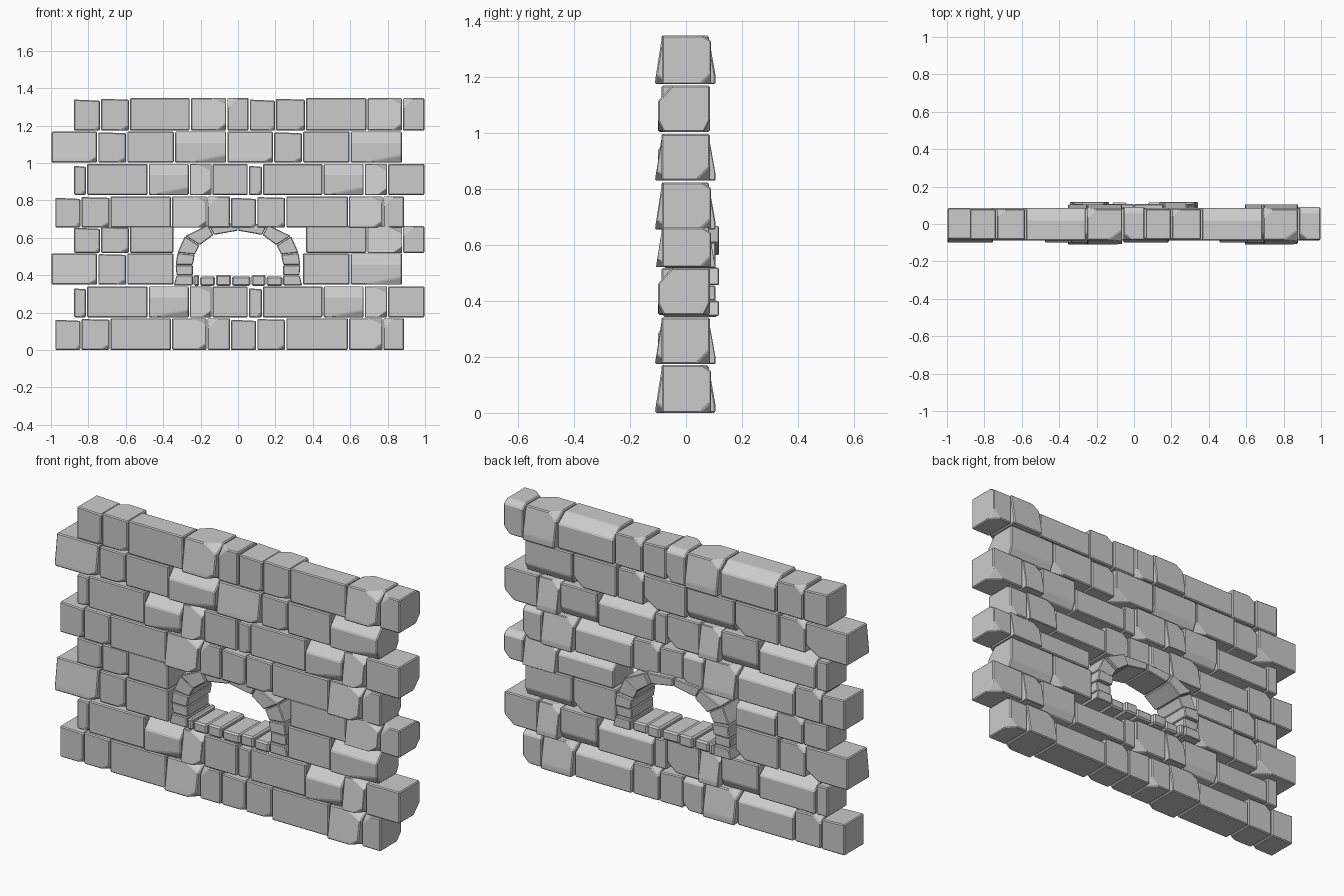
import bpy, bmesh
from mathutils import Vector

if "Cube" in bpy.data.objects:
    bpy.data.objects.remove(bpy.data.objects["Cube"])


def add_object(name, bm):
    bmesh.ops.recalc_face_normals(bm, faces=bm.faces)
    me = bpy.data.meshes.new(name)
    bm.to_mesh(me)
    bm.free()
    ob = bpy.data.objects.new(name, me)
    bpy.context.collection.objects.link(ob)


def hull(bm, pts):
    bmesh.ops.convex_hull(bm, input=[bm.verts.new(p) for p in pts])
    bmesh.ops.dissolve_limit(bm, angle_limit=0.01, verts=bm.verts, edges=bm.edges)


def chop(bm, centre, half, signs, amounts):
    # slice off a corner or edge: amounts are the lengths removed on each axis
    n = Vector([s / a if s else 0 for s, a in zip(signs, amounts)])
    d = sum(abs(k) * h for k, h in zip(n, half)) - 1
    co = centre + n * (d / n.length_squared)
    bmesh.ops.bisect_plane(bm, geom=bm.verts[:] + bm.edges[:] + bm.faces[:], dist=1e-6,
                           plane_co=co, plane_no=n.normalized(), clear_outer=True)
    edges = [e for e in bm.edges if e.is_boundary]
    if edges:
        bmesh.ops.holes_fill(bm, edges=edges)


def soften(bm, width=0.005):
    bmesh.ops.bevel(bm, geom=bm.edges[:], offset=width, segments=1,
                    affect='EDGES', clamp_overlap=True)


# Stone types: front y, back y, list of (signs, amounts) cuts
STONES = {
    'A': (-.083, .08, [((1, 0, 1), (.3, 1, .014)), ((1, -1, -1), (.03, .02, .03))]),
    'B': (-.083, .08, [((1, -1, -1), (.05, .03, .03)), ((-1, 1, 1), (.05, .04, .04)),
                       ((1, 0, 1), (.3, 1, .008))]),
    'C': (-.088, .085, [((0, 1, 1), (1, .06, .045))]),
    'D': (-.11, .105, [((0, -1, 1), (1, .025, .16)), ((0, 1, 1), (1, .025, .14)),
                       ((1, -1, 1), (.11, .08, .05)), ((1, -1, -1), (.05, .05, .04)),
                       ((-1, 1, 1), (.07, .07, .05))]),
    'E': (-.085, .09, [((-1, -1, 1), (.05, .04, .05)), ((0, 1, 1), (1, .03, .02)),
                       ((1, 1, -1), (.04, .04, .04))]),
    'F': (-.1, .085, [((0, -1, 1), (1, .05, .055)), ((1, -1, -1), (.2, .02, .04)),
                      ((0, 1, -1), (1, .02, .04))]),
    'G': (-.1, .085, [((0, -1, 1), (1, .02, .15)), ((1, -1, -1), (.05, .05, .03)),
                      ((1, 1, -1), (.08, .06, .05))]),
    'P': (-.087, .085, [((1, 1, -1), (.06, .05, .05))]),
}


def stone(name, x0, x1, z0, z1, kind):
    y0, y1, cuts = STONES[kind]
    g = .003
    half = Vector(((x1 - x0) / 2 - g, (y1 - y0) / 2, (z1 - z0) / 2))
    c = Vector(((x0 + x1) / 2, (y0 + y1) / 2, (z0 + z1) / 2))
    bm = bmesh.new()
    bmesh.ops.create_cube(bm, size=1)
    for v in bm.verts:
        v.co = Vector([a * 2 * h for a, h in zip(v.co, half)]) + c
    for signs, amounts in cuts:
        chop(bm, c, half, signs, amounts)
    soften(bm)
    add_object(name, bm)


# Four course patterns, each used twice
COURSES = [
    ('ABCDEABCDE', [-.98, -.84, -.685, -.355, -.165, -.04, .1, .255, .59, .775, .89]),
    ('ACFDPACFDP', [-.88, -.81, -.48, -.26, -.14, .055, .13, .455, .675, .8, 1.0]),
    ('GBPFGBPF', [-1.0, -.75, -.595, -.34, -.06, .19, .345, .6, .88]),
    ('ABCDEABCDE', [-.88, -.735, -.58, -.255, -.06, .06, .2, .36, .69, .88, 1.0]),
]
HEIGHTS = [(0, .17), (.175, .34), (.35, .517), (.52, .662), (.655, .822),
           (.83, .995), (1.003, 1.168), (1.173, 1.347)]
OPEN = .342

for r, (z0, z1) in enumerate(HEIGHTS):
    kinds, xs = COURSES[r % 4]
    for i, kind in enumerate(kinds):
        a, b = xs[i], xs[i + 1]
        if r in (2, 3):                       # leave the window opening clear
            if a > -OPEN and b < OPEN:
                continue
            if a < -OPEN < b:
                b = -OPEN
            elif a < OPEN < b:
                a = OPEN
            if r == 3 and -OPEN <= a < OPEN:
                continue
            if b - a < .05:
                continue
        stone(f"course_{r + 1}_stone_{i + 1}", a, b, z0, z1, kind)

# Arch stones around the opening, mirrored left and right
INNER = [(.24, .345), (.24, .4), (.24, .455), (.23, .51), (.205, .56), (.13, .615), (0, .638)]
OUTER = [(.345, .345), (.33, .4), (.335, .455), (.325, .52), (.285, .61), (.16, .67), (0, .68)]
for side, s in (("left", -1), ("right", 1)):
    for i in range(6):
        q = [Vector(p) for p in (INNER[i], INNER[i + 1], OUTER[i + 1], OUTER[i])]
        m = sum(q, Vector((0, 0))) / 4
        q = [m + (p - m) * .97 for p in q]
        y0, y1 = -.08 + .006 * (i % 2), .118 - .012 * (i % 2)
        bm = bmesh.new()
        hull(bm, [(s * p.x, y, p.y) for p in q for y in (y0, y1)])
        soften(bm, .004)
        add_object(f"arch_stone_{side}_{i + 1}", bm)

# Sill stones
SILL = [-.24, -.205, -.12, -.035, .07, .15, .24]
for i, (a, b) in enumerate(zip(SILL, SILL[1:])):
    h = .402 - .008 * (i % 2)
    bm = bmesh.new()
    hull(bm, [(x, y, z) for x in (a + .003, b - .003)
              for y in (-.085, .115 - .01 * (i % 2)) for z in (.343, h)])
    soften(bm, .008)
    add_object(f"sill_stone_{i + 1}", bm)
